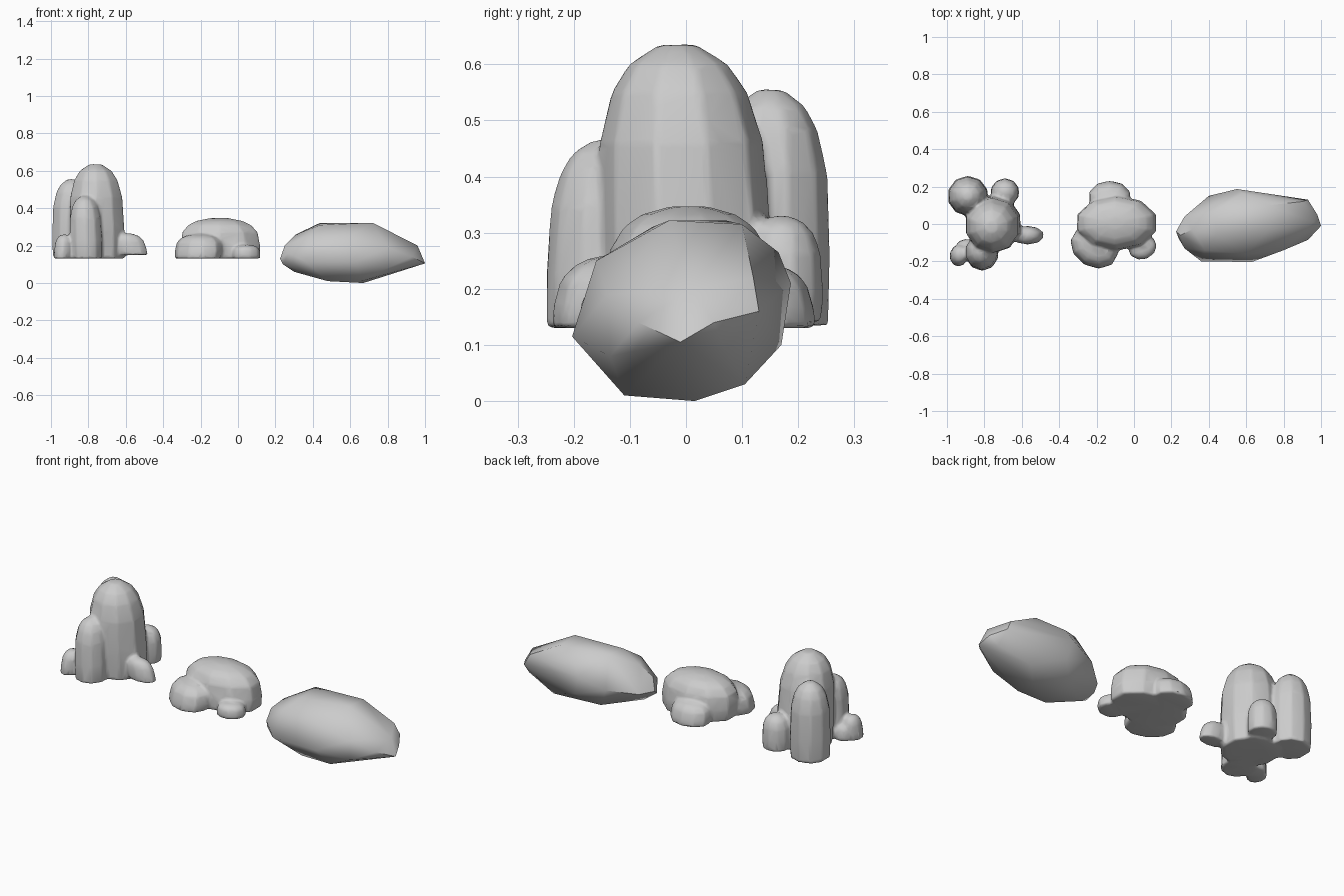
import bpy, bmesh, math

if "Cube" in bpy.data.objects:
    bpy.data.objects.remove(bpy.data.objects["Cube"])

PROFILE = [(0, .97), (.3, 1), (.65, .95), (.83, .79), (.93, .58), (1, .22)]


def add_lump(bm, cx, cy, rx, ry, z0, z1, turn=0, lean=(0, 0), sides=10):
    """Closed blunt dome made of stacked rings."""
    a = math.radians(turn)
    rings = []
    for t, s in PROFILE:
        ring = []
        for i in range(sides):
            u = 2 * math.pi * (i + .5) / sides
            x, y = rx * s * math.cos(u), ry * s * math.sin(u)
            ring.append(bm.verts.new((cx + lean[0] * t + x * math.cos(a) - y * math.sin(a),
                                      cy + lean[1] * t + x * math.sin(a) + y * math.cos(a),
                                      z0 + (z1 - z0) * t)))
        rings.append(ring)
    bm.faces.new(rings[0][::-1])
    bm.faces.new(rings[-1])
    for lo, hi in zip(rings, rings[1:]):
        for i in range(sides):
            j = (i + 1) % sides
            bm.faces.new((lo[i], lo[j], hi[j], hi[i]))


def finish(bm, name):
    bmesh.ops.recalc_face_normals(bm, faces=bm.faces)
    mesh = bpy.data.meshes.new(name)
    bm.to_mesh(mesh)
    bm.free()
    for p in mesh.polygons:
        p.use_smooth = True
    ob = bpy.data.objects.new(name, mesh)
    bpy.context.collection.objects.link(ob)
    return ob


def cluster(name, lumps):
    """Fuse several lumps into one weathered rock."""
    bm = bmesh.new()
    for lump in lumps:
        add_lump(bm, *lump)
    ob = finish(bm, name)
    rm = ob.modifiers.new("fuse", 'REMESH')
    rm.mode = 'VOXEL'
    rm.voxel_size = .009
    rm.use_smooth_shade = True
    sm = ob.modifiers.new("wear", 'SMOOTH')
    sm.factor, sm.iterations = .5, 4
    ob.modifiers.new("facets", 'DECIMATE').ratio = .12
    return ob


# Tall rock: main dome, back columns, front column, small foot stones
cluster("tall_rock", [
    (-.75, .005, .153, .155, .13, .635, 0, (-.012, -.02)),
    (-.888, .15, .11, .108, .135, .555),
    (-.69, .17, .078, .075, .14, .33),
    (-.81, -.155, .09, .098, .13, .465, 0, (-.01, .01)),
    (-.94, -.172, .048, .058, .13, .26, 0, (.01, .01)),
    (-.90, -.14, .06, .06, .13, .22),
    (-.56, -.06, .083, .05, .15, .265, 0, (-.03, 0)),
])

# Low rock: broad dome with three lobes
cluster("low_rock", [
    (-.09, .005, .222, .148, .13, .347, 0, (-.01, 0)),
    (-.13, .15, .115, .085, .13, .245, 0, (0, -.02)),
    (-.215, -.13, .135, .105, .13, .262, -30, (.01, .02)),
    (.045, -.125, .078, .065, .13, .205, 20),
])

# Boulder: convex faceted stone
POINTS = [
    (.225, -.04, .13), (.25, -.06, .20), (.27, .04, .13), (.24, -.08, .10), (.27, -.13, .16),
    (.31, -.03, .26), (.30, -.05, .06), (.36, -.20, .115), (.40, .15, .16), (.38, -.14, .25),
    (.44, .07, .322), (.44, -.06, .31), (.48, -.11, .01), (.48, .08, .03), (.55, .187, .21),
    (.58, .165, .265), (.58, .17, .10), (.63, -.203, .115), (.60, -.16, .25), (.67, .015, .0),
    (.66, -.11, .01), (.72, .10, .315), (.72, -.03, .322), (.76, .105, .03), (.80, -.14, .19),
    (.80, -.135, .08), (.83, .02, .262), (.93, .13, .16), (.94, .07, .09), (.93, -.085, .14),
    (.96, .01, .20), (1.0, -.01, .105), (.90, .12, .22), (.98, .05, .14),
]
bm = bmesh.new()
for p in POINTS:
    bm.verts.new(p)
hull = bmesh.ops.convex_hull(bm, input=bm.verts)
bmesh.ops.delete(bm, geom=[v for v in bm.verts if not v.link_faces], context='VERTS')
boulder = finish(bm, "boulder")
bpy.context.view_layer.objects.active = boulder
boulder.select_set(True)
bpy.ops.object.shade_smooth_by_angle(angle=math.radians(50))
